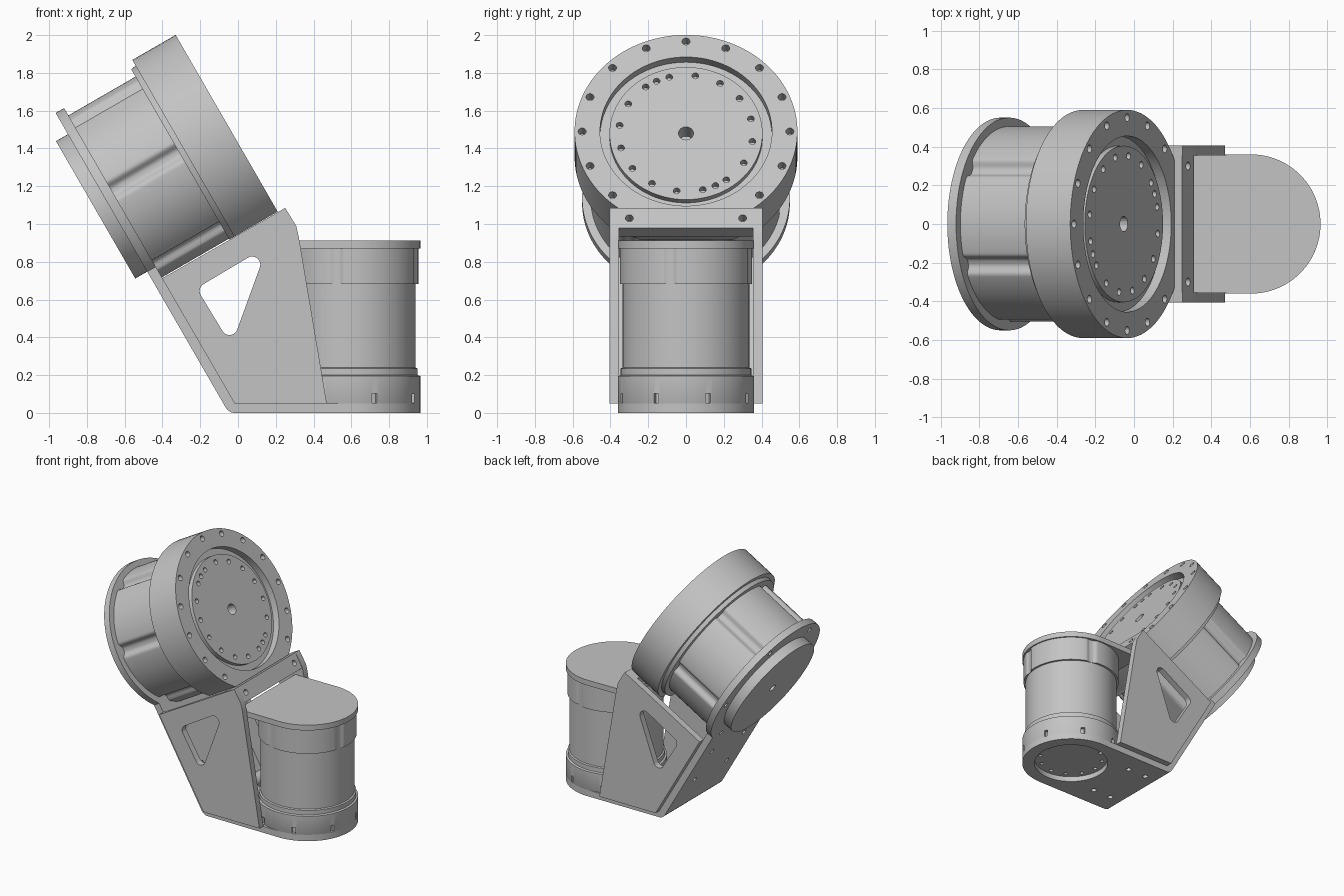
import bpy, bmesh
from math import sin, cos, pi, radians, exp
from mathutils import Matrix, Vector
from mathutils.geometry import convex_hull_2d

if "Cube" in bpy.data.objects:
    bpy.data.objects.remove(bpy.data.objects["Cube"])

grey = bpy.data.materials.new("machined grey")
grey.use_nodes = True
grey.diffuse_color = (0.55, 0.55, 0.55, 1)
grey.node_tree.nodes["Principled BSDF"].inputs["Base Color"].default_value = grey.diffuse_color


def frame(x, y, z, origin):
    m = Matrix((x, y, z)).transposed().to_4x4()
    m.translation = origin
    return m


# Working frames: tilted drum (local x = up the face, z = along its axis),
# upright drum, and the side profile plane
A = radians(30)
TILT = frame((-sin(A), 0, cos(A)), (0, -1, 0), (cos(A), 0, sin(A)), (-0.035, 0, 1.49))
MX = 0.605
UPRIGHT = Matrix.Translation((MX, 0, 0))
SIDE = frame((1, 0, 0), (0, 0, 1), (0, -1, 0), (0, 0, 0))
WORLD = Matrix.Identity(4)
parts = []


def finish(name, bm, m):
    bmesh.ops.recalc_face_normals(bm, faces=bm.faces)
    me = bpy.data.meshes.new(name)
    bm.to_mesh(me)
    bm.free()
    me.transform(m)
    me.materials.append(grey)
    ob = bpy.data.objects.new(name, me)
    bpy.context.collection.objects.link(ob)
    parts.append(ob)
    return ob


def add_prism(bm, pts, z0, z1):
    lo = [bm.verts.new((x, y, z0)) for x, y in pts]
    hi = [bm.verts.new((x, y, z1)) for x, y in pts]
    bm.faces.new(lo[::-1])
    bm.faces.new(hi)
    for i in range(len(pts)):
        j = (i + 1) % len(pts)
        bm.faces.new((lo[i], lo[j], hi[j], hi[i]))


def prism(name, pts, z0, z1, m=WORLD):
    bm = bmesh.new()
    add_prism(bm, pts, z0, z1)
    return finish(name, bm, m)


def circle(r, x=0, y=0, n=96):
    return [(x + r * cos(2 * pi * i / n), y + r * sin(2 * pi * i / n)) for i in range(n)]


def hull(pts):
    return [pts[i] for i in convex_hull_2d([Vector(p) for p in pts])]


def lathe(name, profile, m, n=96):
    """Revolve (radius, height) points that begin and end on the axis."""
    bm = bmesh.new()
    vs = [bm.verts.new((r, 0, z)) for r, z in profile]
    es = [bm.edges.new(p) for p in zip(vs, vs[1:])]
    bmesh.ops.spin(bm, geom=vs + es, cent=(0, 0, 0), axis=(0, 0, 1), angle=2 * pi, steps=n)
    bmesh.ops.remove_doubles(bm, verts=bm.verts, dist=1e-4)
    return finish(name, bm, m)


def cut(ob, shapes, m):
    """Subtract prisms, each given as (outline, low, high)."""
    bm = bmesh.new()
    for s in shapes:
        add_prism(bm, *s)
    tool = finish("cutter", bm, m)
    tool.hide_render = True
    parts.remove(tool)
    mod = ob.modifiers.new("holes", "BOOLEAN")
    mod.operation, mod.solver, mod.object = "DIFFERENCE", "EXACT", tool
    bpy.context.view_layer.objects.active = ob
    bpy.ops.object.modifier_apply(modifier=mod.name)
    bpy.data.objects.remove(tool)


def holes(spots, r, z0, z1):
    return [(circle(r, x, y, 16), z0, z1) for x, y in spots]


def polar(r, degrees):
    return [(r * cos(radians(d)), -r * sin(radians(d))) for d in degrees]


def grooved(r, depth, count, start, width, n=288):
    """Round outline with soft grooves running along the axis."""
    out = []
    step = 360 / count
    for i in range(n):
        d = 360 * i / n
        off = (d - start + step / 2) % step - step / 2
        out += polar(r - depth * exp(-(off / width) ** 4), [d])
    return out[::-1]


# Large tilted drum: front ring with recessed hub, flat underneath
ring = lathe("large_drum_ring", [(0, -0.02), (0.405, -0.02), (0.405, -0.055), (0.455, -0.055),
             (0.455, 0), (0.59, 0), (0.59, -0.265), (0.555, -0.265), (0.55, -0.295), (0, -0.295)], TILT)
underside = [(-0.7, -0.7), (-0.49, -0.7), (-0.49, 0.7), (-0.7, 0.7)]
cut(ring, [(underside, -0.4, 0.1)], TILT)
ring_bolts = [22.5 * k for k in range(16) if abs(k - 8) > 1]
hub_bolts = [8 + 22.5 * k for k in range(16)] + [154, 334]
cut(ring, holes(polar(0.55, ring_bolts), 0.021, -0.06, 0.1)
    + holes(polar(0.355, hub_bolts), 0.018, -0.06, 0.1)
    + holes([(0, 0)], 0.04, -0.12, 0.1), TILT)

body = [(max(u, -0.485), v) for u, v in grooved(0.505, 0.035, 6, 35, 4.5)]
prism("large_drum_body", body, -0.71, -0.29, TILT)

cap = lathe("large_drum_end_cap", [(0, -0.75), (0.42, -0.75), (0.42, -0.83), (0, -0.83)], TILT)
cut(cap, holes([(0, 0)], 0.03, -0.9, -0.78), TILT)

# Sloping back plate with a round mounting end
W = 0.357
BEND = (-0.018, 0.05)
bend_u = -1.256
arc = [p for p in circle(0.55, n=144) if p[0] > -0.42]
arc.sort(key=lambda p: Vector(p).angle_signed(Vector((1, 0))))
back = prism("sloping_plate", arc + [(-0.42, W), (bend_u, W), (bend_u, -W), (-0.42, -W)]
             if arc[0][1] < 0 else arc[::-1] + [(-0.42, W), (bend_u, W), (bend_u, -W), (-0.42, -W)],
             -0.757, -0.705, TILT)
cut(back, holes(polar(0.49, range(30, 360, 60)), 0.02, -0.9, -0.715)
    + holes([(u, s * 0.2) for u in (-0.65, -0.95) for s in (-1, 1)], 0.02, -0.9, -0.6), TILT)

# Flat base plate with a round end, and the rounded bend joining both plates
base = prism("base_plate", hull(circle(0.36, MX) + [(BEND[0], -W), (BEND[0], W)]), 0, 0.05)
cut(base, [(circle(0.27, MX), -0.1, 0.1)]
    + holes([(x, s * 0.2) for x in (0.06, 0.22) for s in (-1, 1)], 0.02, -0.1, 0.1), WORLD)
prism("plate_bend", circle(0.05, *BEND, n=32), -W, W, SIDE)

# Side plates with a rounded triangular window
outline = [BEND, (0.47, 0.05), (0.322, 0.93), (0.308, 0.99), (0.25, 1.085), (-0.402, 0.712)]
window = hull([p for c in ((-0.16, 0.645), (0.075, 0.785), (-0.045, 0.455)) for p in circle(0.043, *c, n=32)])
for name, z in (("right_side_plate", 0.355), ("left_side_plate", -0.405)):
    side = prism(name, outline, z, z + 0.05, SIDE)
    cut(side, [(window, z - 0.1, z + 0.15)], SIDE)

# Cross bar bolted below the ring
bar = prism("cross_bar", [(-0.615, -0.4), (-0.493, -0.4), (-0.493, 0.4), (-0.615, 0.4)], -0.045, 0.043, TILT)
cut(bar, holes([(-0.555, -0.3), (-0.555, 0.3)], 0.021, -0.02, 0.1), TILT)

# Small upright drum: foot with slots, body, grooved collar
foot = lathe("small_drum_foot", [(0, 0.04), (0.355, 0.04), (0.36, 0.05), (0.36, 0.195), (0.346, 0.2),
             (0.346, 0.235), (0.335, 0.24), (0, 0.24)], UPRIGHT)
slots = []
for k in range(8):
    turn = Matrix.Rotation(radians(19 + 45 * k), 2)
    slots.append(([tuple(turn @ Vector(p)) for p in
                   ((0.335, -0.014), (0.4, -0.014), (0.4, 0.014), (0.335, 0.014))], 0.052, 0.102))
cut(foot, slots + holes(polar(0.23, range(0, 360, 30)), 0.014, 0, 0.08), UPRIGHT)
prism("small_drum_body", circle(0.335), 0.23, 0.69, UPRIGHT)
prism("small_drum_collar", grooved(0.35, 0.012, 4, 14, 5), 0.682, 0.875, UPRIGHT)

# Top shelf of the small drum, reaching back into the bracket
prism("top_shelf", hull(circle(0.36, MX) + [(0.25, -0.355), (0.25, 0.355)]), 0.87, 0.912)

# Smooth the round walls, keep the edges crisp
bpy.ops.object.select_all(action="DESELECT")
for ob in parts:
    ob.select_set(True)
bpy.context.view_layer.objects.active = parts[0]
bpy.ops.object.shade_smooth_by_angle(angle=radians(30))
